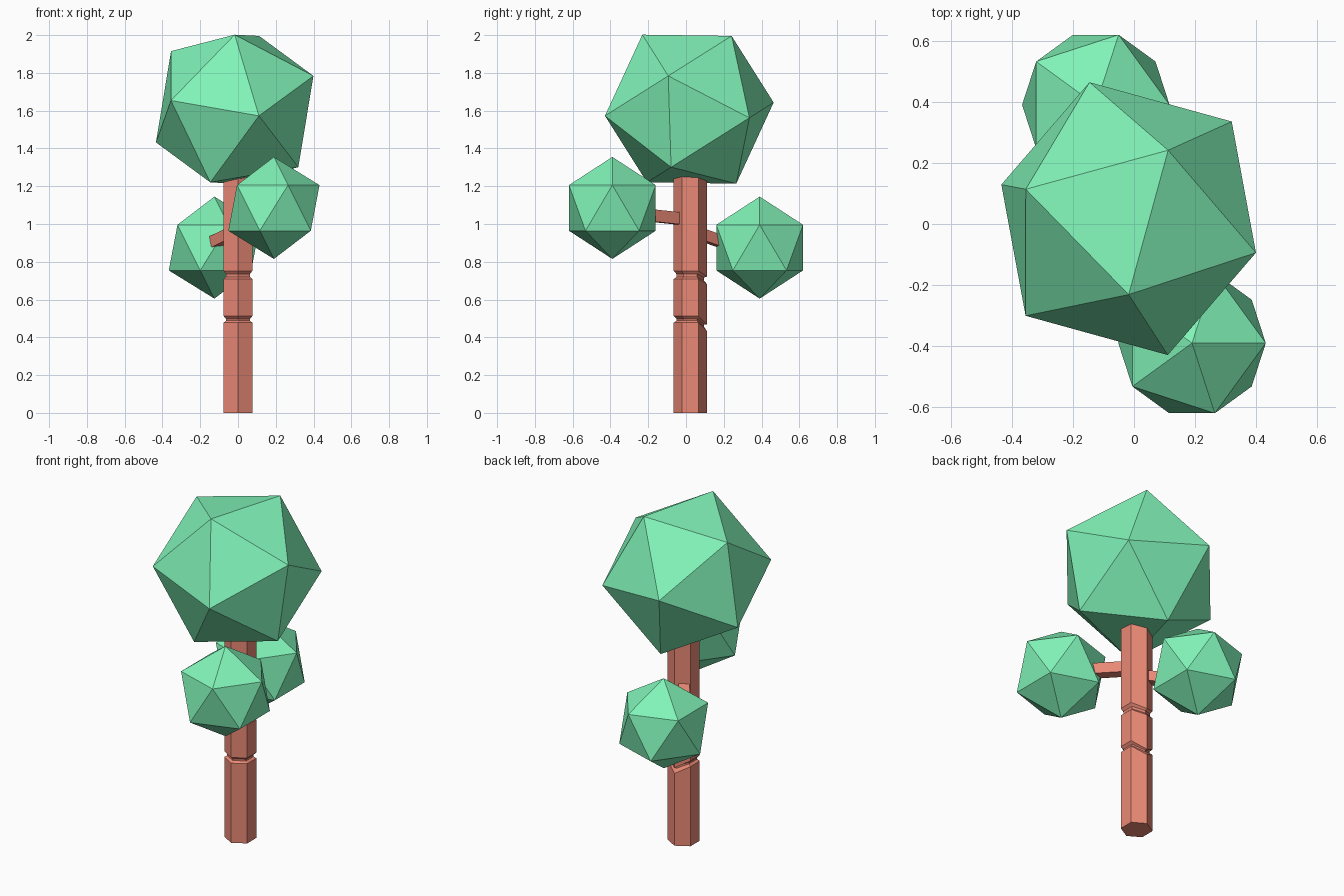
import bpy, bmesh, math
from mathutils import Vector, Matrix

if "Cube" in bpy.data.objects:
    bpy.data.objects.remove(bpy.data.objects["Cube"])


def material(name, color):
    m = bpy.data.materials.new(name)
    m.diffuse_color = (*color, 1)
    m.use_nodes = True
    m.node_tree.nodes["Principled BSDF"].inputs["Base Color"].default_value = m.diffuse_color
    return m


LEAF = material("leaf_green", (0.22, 0.9, 0.48))
BARK = material("bark_red", (0.82, 0.25, 0.18))


def add_object(name, bm, mat):
    bmesh.ops.recalc_face_normals(bm, faces=bm.faces)
    me = bpy.data.meshes.new(name)
    bm.to_mesh(me)
    bm.free()
    me.materials.append(mat)
    ob = bpy.data.objects.new(name, me)
    bpy.context.collection.objects.link(ob)
    return ob


def foliage(name, center, radius, rot=Matrix.Identity(4)):
    bm = bmesh.new()
    bmesh.ops.create_icosphere(bm, subdivisions=1, radius=radius,
                               matrix=Matrix.Translation(center) @ rot)
    return add_object(name, bm, LEAF)


def branch(name, start, end, width, height):
    # box beam running from start to end
    start, end = Vector(start), Vector(end)
    x = (end - start).normalized()
    y = Vector((0, 0, 1)).cross(x).normalized()
    z = x.cross(y)
    rot = Matrix((x, y, z)).transposed().to_4x4()
    size = Matrix.Diagonal(((end - start).length, width, height, 1))
    bm = bmesh.new()
    bmesh.ops.create_cube(bm, size=1, matrix=Matrix.Translation((start + end) / 2) @ rot @ size)
    return add_object(name, bm, BARK)


# Trunk: hexagonal rings (height, radius, drop of the back corner) with two notches
R, CY = 0.0875, 0.0225
rings = [(0, R, 0), (0.478, R, 0.045), (0.488, 0.072, 0.03), (0.498, 0.072, 0.03),
         (0.512, R, 0.045), (0.708, R, 0.025), (0.72, 0.073, 0.02),
         (0.735, 0.073, 0.02), (0.752, R, 0.03), (1.27, R, 0)]
bm = bmesh.new()
loops = []
for h, r, drop in rings:
    loop = []
    for i in range(6):
        a = math.radians(90 + 60 * i)
        z = h - (drop if i == 0 else 0)
        loop.append(bm.verts.new((r * math.cos(a), CY + r * math.sin(a), z)))
    loops.append(loop)
for lo, hi in zip(loops, loops[1:]):
    for i in range(6):
        j = (i + 1) % 6
        bm.faces.new((lo[i], lo[j], hi[j], hi[i]))
bm.faces.new(loops[0])
bm.faces.new(loops[-1])
add_object("trunk", bm, BARK)

# Branches reaching into the small foliage
branch("front_branch", (-0.04, 0.05, 1.02), (0.15, -0.23, 1.05), 0.06, 0.064)
branch("back_branch", (0.0, 0.02, 0.965), (-0.15, 0.23, 0.892), 0.06, 0.06)

# Small foliage clumps
foliage("front_foliage", (0.19, -0.39, 1.085), 0.27)
foliage("back_foliage", (-0.125, 0.39, 0.875), 0.27)

# Large tilted crown, oriented by one corner and its neighbour
pole = Vector((0, -0.2475, 0.3925)).normalized()
near = Vector((0.4175, -0.1125, 0.1775))
side = (near - pole * near.dot(pole)).normalized()
rot = Matrix((side, pole.cross(side), pole)).transposed().to_4x4()
foliage("crown", (-0.0175, 0.0175, 1.608), 0.466, rot)
